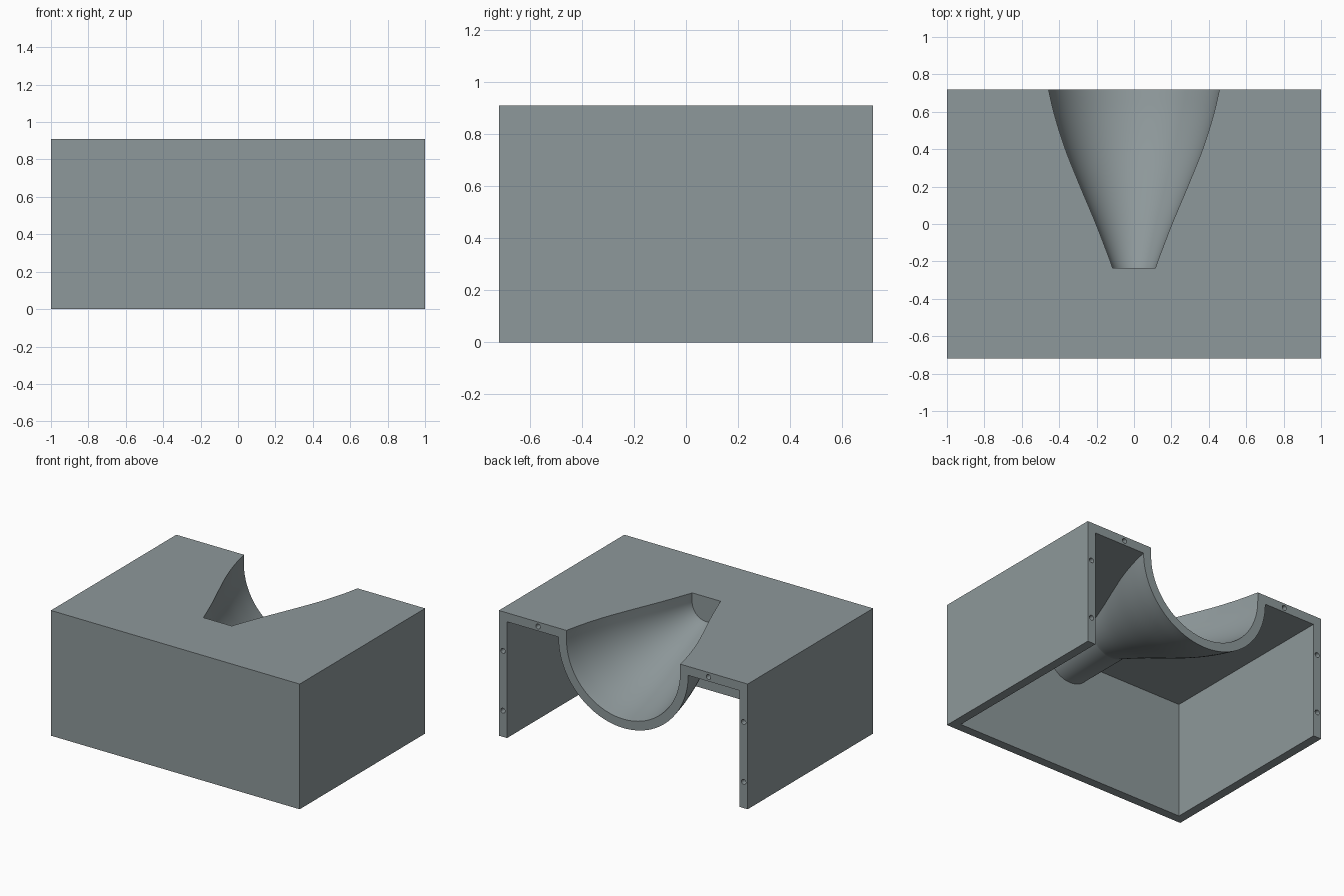
import bpy, bmesh, math
from mathutils import Matrix

if "Cube" in bpy.data.objects:
    bpy.data.objects.remove(bpy.data.objects["Cube"])

W, D, H, T = 1.0, 0.72, 0.91, 0.065   # half width, half depth, height, wall
AXIS = H - T                          # height of the funnel axis

grey = bpy.data.materials.new("slate_grey")
grey.diffuse_color = (0.27, 0.315, 0.325, 1)
grey.use_nodes = True
grey.node_tree.nodes["Principled BSDF"].inputs["Base Color"].default_value = grey.diffuse_color


def finish(name, bm):
    bmesh.ops.recalc_face_normals(bm, faces=bm.faces)
    mesh = bpy.data.meshes.new(name)
    bm.to_mesh(mesh)
    bm.free()
    mesh.materials.append(grey)
    ob = bpy.data.objects.new(name, mesh)
    bpy.context.collection.objects.link(ob)
    return ob


def box(name, x0, x1, y0, y1, z0, z1):
    bm = bmesh.new()
    m = Matrix.Translation(((x0 + x1) / 2, (y0 + y1) / 2, (z0 + z1) / 2))
    m = m @ Matrix.Diagonal((x1 - x0, y1 - y0, z1 - z0, 1))
    bmesh.ops.create_cube(bm, size=1, matrix=m)
    return finish(name, bm)


def trough(name, stations, top, n=48):
    """Solid with a U-shaped section of changing radius along y."""
    bm = bmesh.new()
    rings = []
    for y, r in stations:
        pts = [(-r, top)]
        for i in range(n + 1):
            a = math.pi * i / n
            pts.append((-r * math.cos(a), AXIS - r * math.sin(a)))
        pts.append((r, top))
        rings.append([bm.verts.new((x, y, z)) for x, z in pts])
    for a, b in zip(rings, rings[1:]):
        for i in range(len(a)):
            j = (i + 1) % len(a)
            bm.faces.new((a[i], a[j], b[j], b[i]))
    bm.faces.new(rings[0])
    bm.faces.new(rings[-1])
    return finish(name, bm)


def boolean(target, tool, op):
    mod = target.modifiers.new("cut", "BOOLEAN")
    mod.object, mod.operation, mod.solver = tool, op, "EXACT"
    bpy.context.view_layer.objects.active = target
    bpy.ops.object.modifier_apply(modifier=mod.name)
    bpy.data.objects.remove(tool)


def catmull(pts, steps=5):
    out = []
    for i in range(len(pts) - 1):
        p = [pts[max(i - 1, 0)], pts[i], pts[i + 1], pts[min(i + 2, len(pts) - 1)]]
        for s in range(steps):
            t = s / steps
            out.append(tuple(0.5 * (2 * b + (c - a) * t + (2 * a - 5 * b + 4 * c - d) * t * t
                                    + (3 * b - a - 3 * c + d) * t ** 3) for a, b, c, d in zip(*p)))
    return out + [pts[-1]]


# Housing open at the bottom and back
housing = box("housing", -W, W, -D, D, 0, H)
boolean(housing, box("cavity", -W + T, W - T, -D + T, D + 0.2, -0.2, AXIS), "DIFFERENCE")

# Funnel shell with a round neck reaching the front wall
curve = catmull([(-0.235, 0.115), (-0.19, 0.13), (0.0, 0.203), (0.2, 0.287),
                 (0.4, 0.367), (0.58, 0.424), (0.72, 0.457)])
shell = [(-D + T / 2, 0.115 + T)] + [(y, r + T) for y, r in curve]
boolean(housing, trough("funnel_shell", shell, AXIS + T / 2), "UNION")

# Funnel hollow, open through the top and back
boolean(housing, trough("funnel_hollow", curve + [(0.8, 0.473)], H + 0.2), "DIFFERENCE")

# Screw holes in the back rim
for side in (-1, 1):
    for x, z in ((W - T / 2, 0.625), (W - T / 2, 0.19), (0.685, H - T / 2)):
        bm = bmesh.new()
        m = Matrix.Translation((side * x, D, z)) @ Matrix.Rotation(math.pi / 2, 4, "X")
        bmesh.ops.create_cone(bm, cap_ends=True, segments=20, radius1=0.018,
                              radius2=0.018, depth=0.2, matrix=m)
        boolean(housing, finish("screw_hole", bm), "DIFFERENCE")

housing.select_set(True)
bpy.context.view_layer.objects.active = housing
bpy.ops.object.shade_smooth_by_angle(angle=math.radians(30))
